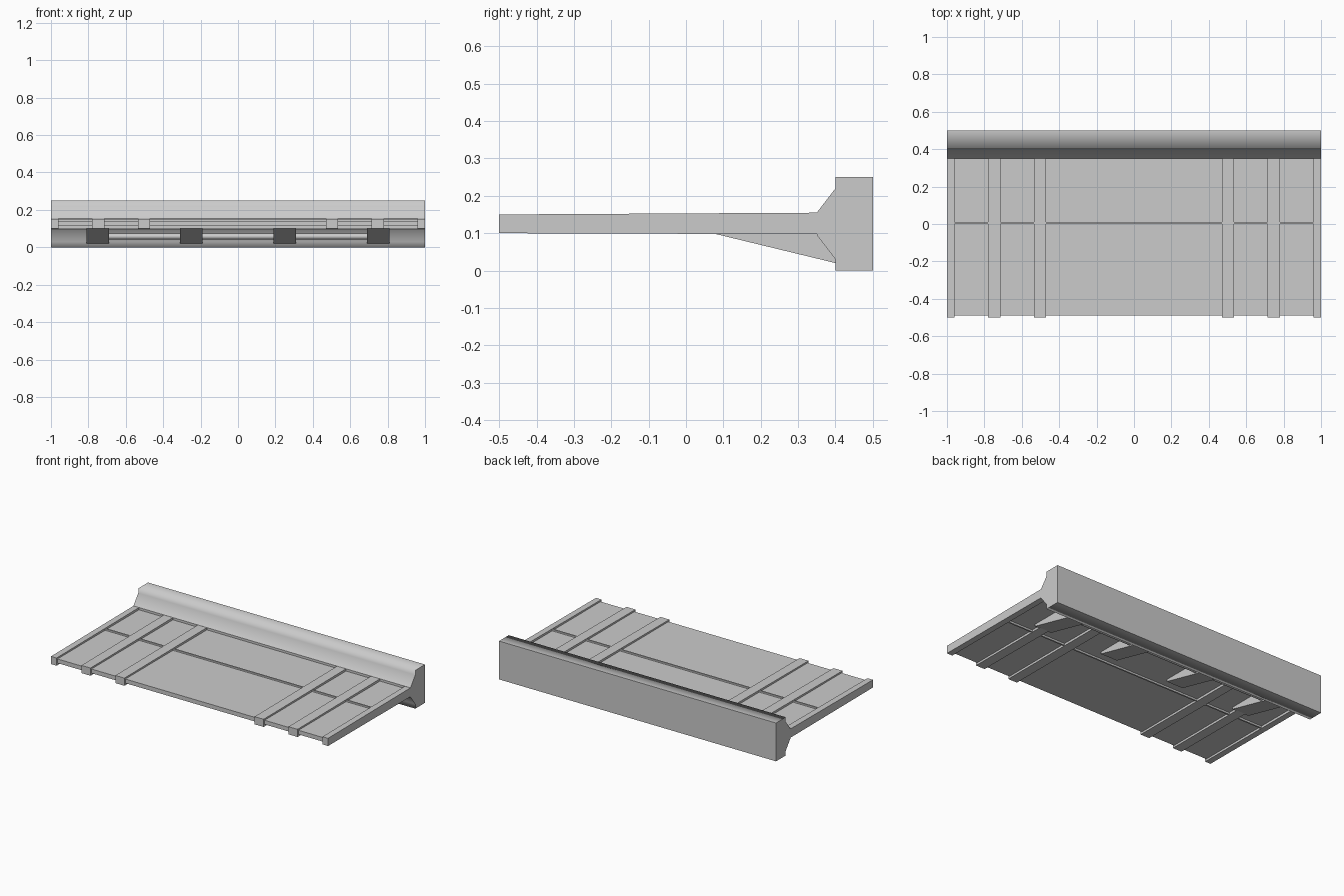
import bpy, bmesh, math
from mathutils import Matrix

old = bpy.data.objects.get("Cube")
if old:
    bpy.data.objects.remove(old)

grey = bpy.data.materials.new("plain grey")
grey.use_nodes = True
colour = (0.6, 0.6, 0.6, 1)
grey.diffuse_color = colour
grey.node_tree.nodes["Principled BSDF"].inputs["Base Color"].default_value = colour


def prism(name, profile, x0, x1):
    """Extrude a (y, z) profile along x."""
    bm = bmesh.new()
    face = bm.faces.new([bm.verts.new((x0, y, z)) for y, z in profile])
    out = bmesh.ops.extrude_face_region(bm, geom=[face])
    moved = [v for v in out["geom"] if isinstance(v, bmesh.types.BMVert)]
    bmesh.ops.translate(bm, verts=moved, vec=(x1 - x0, 0, 0))
    bmesh.ops.recalc_face_normals(bm, faces=bm.faces)
    mesh = bpy.data.meshes.new(name)
    bm.to_mesh(mesh)
    bm.free()
    mesh.materials.append(grey)
    obj = bpy.data.objects.new(name, mesh)
    bpy.context.collection.objects.link(obj)
    return obj


def smooth(obj, is_sharp):
    """Smooth shading, with the edges picked by a rule kept sharp."""
    mesh = obj.data
    mesh.shade_smooth()
    for edge in mesh.edges:
        a, b = (mesh.vertices[i].co for i in edge.vertices)
        edge.use_edge_sharp = is_sharp(a, b)


# Back beam with sloped shoulders above and below the deck
beam = prism("back_beam", [(0.5, 0), (0.5, 0.25), (0.4, 0.25), (0.4, 0.22), (0.35, 0.155),
                           (0.35, 0.095), (0.4, 0.03), (0.4, 0)], -1, 1)
smooth(beam, lambda a, b: abs(a.x - b.x) < 0.01 or a.y > 0.49 or a.y < 0.36)

# Thin deck panel
prism("deck_panel", [(-0.49, 0.113), (0.36, 0.113), (0.36, 0.14), (-0.49, 0.14)], -0.99, 0.99)

# Straps running front to back, raised above and below the deck
strap = [(-0.5, 0.1), (0.4, 0.097), (0.4, 0.155), (-0.5, 0.15)]
for side, label in ((1, "left"), (-1, "right")):
    for name, near, far in (("inner", 0.47, 0.535), ("middle", 0.715, 0.78), ("end", 0.96, 1)):
        prism(f"{label}_{name}_strap", strap, side * near, side * far)

# Narrow rib along the middle of the deck
prism("centre_rib", [(0, 0.101), (0.01, 0.101), (0.01, 0.15), (0, 0.15)], -0.98, 0.98)

# Wedge brackets under the deck
for i in range(4):
    x = -0.75 + 0.5 * i
    prism(f"bracket_{i + 1}", [(0.07, 0.1), (0.07, 0.115), (0.4, 0.115), (0.4, 0.02)],
          x - 0.06, x + 0.06)

# Round rail joining the brackets
ring = [(0.335 + 0.016 * math.cos(k * math.tau / 12), 0.058 + 0.016 * math.sin(k * math.tau / 12))
        for k in range(12)]
rail = prism("bracket_rail", ring, -0.72, 0.72)
smooth(rail, lambda a, b: abs(a.x - b.x) < 0.01)
